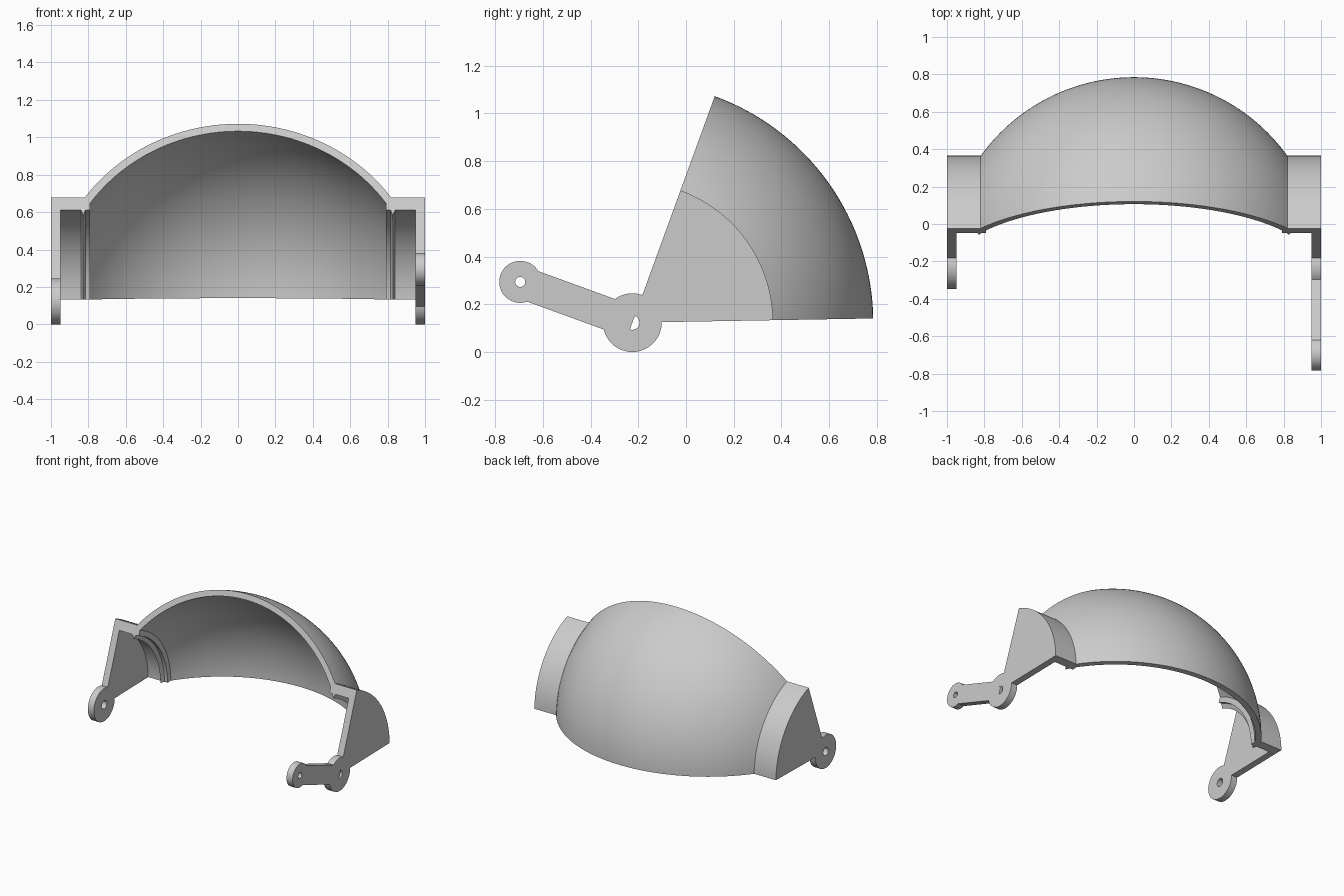
import bpy
import bmesh
from math import sin, cos, radians, sqrt

if "Cube" in bpy.data.objects:
    bpy.data.objects.remove(bpy.data.objects["Cube"], do_unlink=True)

# Main dimensions: everything turns about a pivot axis parallel to x
PIVOT_Y, PIVOT_Z = -0.225, 0.123
START, END = 1, 70              # sweep of the visor in degrees
DOME_R, DOME_IN = 1.01, 0.968
DRUM_R, DRUM_IN = 0.59, 0.52
HUB_R, HOLE_R = 0.123, 0.03
PLATE_IN, PLATE_OUT = 0.95, 1.0
LINK_ANGLE, LINK_LEN, LINK_HALF = 160, 0.5, 0.068
TIP_R, TIP_HOLE = 0.088, 0.021

grey = bpy.data.materials.new("light_grey")
grey.use_nodes = True
grey.diffuse_color = (0.6, 0.6, 0.6, 1)
grey.node_tree.nodes["Principled BSDF"].inputs["Base Color"].default_value = (0.6, 0.6, 0.6, 1)


def spread(a, b, n):
    return [a + (b - a) * i / n for i in range(n + 1)]


def polar(r, deg):
    return r * cos(radians(deg)), r * sin(radians(deg))


def finish(name, bm, mirror=False):
    bmesh.ops.remove_doubles(bm, verts=bm.verts, dist=1e-5)
    bmesh.ops.recalc_face_normals(bm, faces=bm.faces)
    mesh = bpy.data.meshes.new(name)
    bm.to_mesh(mesh)
    bm.free()
    mesh.materials.append(grey)
    ob = bpy.data.objects.new(name, mesh)
    bpy.context.collection.objects.link(ob)
    ob.location = (0, PIVOT_Y, PIVOT_Z)
    bpy.ops.object.select_all(action='DESELECT')
    ob.select_set(True)
    bpy.context.view_layer.objects.active = ob
    bpy.ops.object.shade_smooth_by_angle(angle=radians(25))
    if mirror:
        ob.modifiers.new("Mirror", 'MIRROR')
    return ob


def strip_plate(name, inner, outer, mirror=False):
    """Flat plate filling the band between two matching (y, z) outlines."""
    bm = bmesh.new()
    for a, b, c, d in zip(inner, inner[1:], outer[1:], outer):
        loop = []
        for p in (a, b, c, d):
            if not loop or (p[0] - loop[-1][0]) ** 2 + (p[1] - loop[-1][1]) ** 2 > 1e-10:
                loop.append(p)
        if (loop[0][0] - loop[-1][0]) ** 2 + (loop[0][1] - loop[-1][1]) ** 2 < 1e-10:
            loop.pop()
        if len(loop) > 2:
            bm.faces.new([bm.verts.new((PLATE_IN, *p)) for p in loop])
    bmesh.ops.remove_doubles(bm, verts=bm.verts, dist=1e-5)
    bmesh.ops.recalc_face_normals(bm, faces=bm.faces)
    ext = bmesh.ops.extrude_face_region(bm, geom=bm.faces[:], use_keep_orig=True)
    moved = [v for v in ext["geom"] if isinstance(v, bmesh.types.BMVert)]
    bmesh.ops.translate(bm, verts=moved, vec=(PLATE_OUT - PLATE_IN, 0, 0))
    return finish(name, bm, mirror)


# Visor shell: half cross-section (x, radius) swept about the pivot, then mirrored
drum_x = sqrt(DOME_R ** 2 - DRUM_R ** 2)
lip_x = 0.79
outer_arc = [(x, sqrt(DOME_R ** 2 - x * x)) for x in spread(0, drum_x, 32)]
inner_arc = [(x, sqrt(DOME_IN ** 2 - x * x)) for x in spread(lip_x, 0, 32)]
ridge = [(0.84, DRUM_IN), (0.828, 0.49), (0.815, DRUM_IN), (lip_x, DRUM_IN)]
profile = outer_arc + [(PLATE_IN, DRUM_R), (PLATE_IN, DRUM_IN)] + ridge + inner_arc

bm = bmesh.new()
rows = [[bm.verts.new((x, *polar(r, a))) for x, r in profile]
        for a in spread(START, END, 48)]
for lo, hi in zip(rows, rows[1:]):
    for i in range(len(profile) - 1):
        bm.faces.new((lo[i], lo[i + 1], hi[i + 1], hi[i]))
bm.faces.new(rows[0])
bm.faces.new(rows[-1])
finish("visor_shell", bm, mirror=True)

# Side plates: wedge and hub in one outline around the pivot hole
wedge = spread(START, END, 48)
hub = spread(END, START + 360, 72)
strip_plate("side_plates",
            [polar(HOLE_R, a) for a in wedge + hub],
            [polar(DRUM_R, a) for a in wedge] + [polar(HUB_R, a) for a in hub],
            mirror=True)

# Link arm on the left side, running out from the hub
ux, uz = polar(1, LINK_ANGLE)


def along(s, t):
    return s * ux + t * uz, s * uz - t * ux


widths = spread(-LINK_HALF, LINK_HALF, 12)
strip_plate("link_arm",
            [along(sqrt(HUB_R ** 2 - t * t), t) for t in widths],
            [along(LINK_LEN - sqrt(TIP_R ** 2 - t * t), t) for t in widths])

# Eyelet at the end of the link
turn = [polar(1, a) for a in spread(0, 360, 64)]
strip_plate("link_eyelet",
            [along(LINK_LEN + TIP_HOLE * c, TIP_HOLE * s) for c, s in turn],
            [along(LINK_LEN + TIP_R * c, TIP_R * s) for c, s in turn])

# Butt end of the link, closing half of the left pivot hole
half = [polar(HOLE_R, a) for a in spread(-90, 90, 24)]
strip_plate("link_butt",
            [along(0, s) for c, s in half],
            [along(c, s) for c, s in half])
